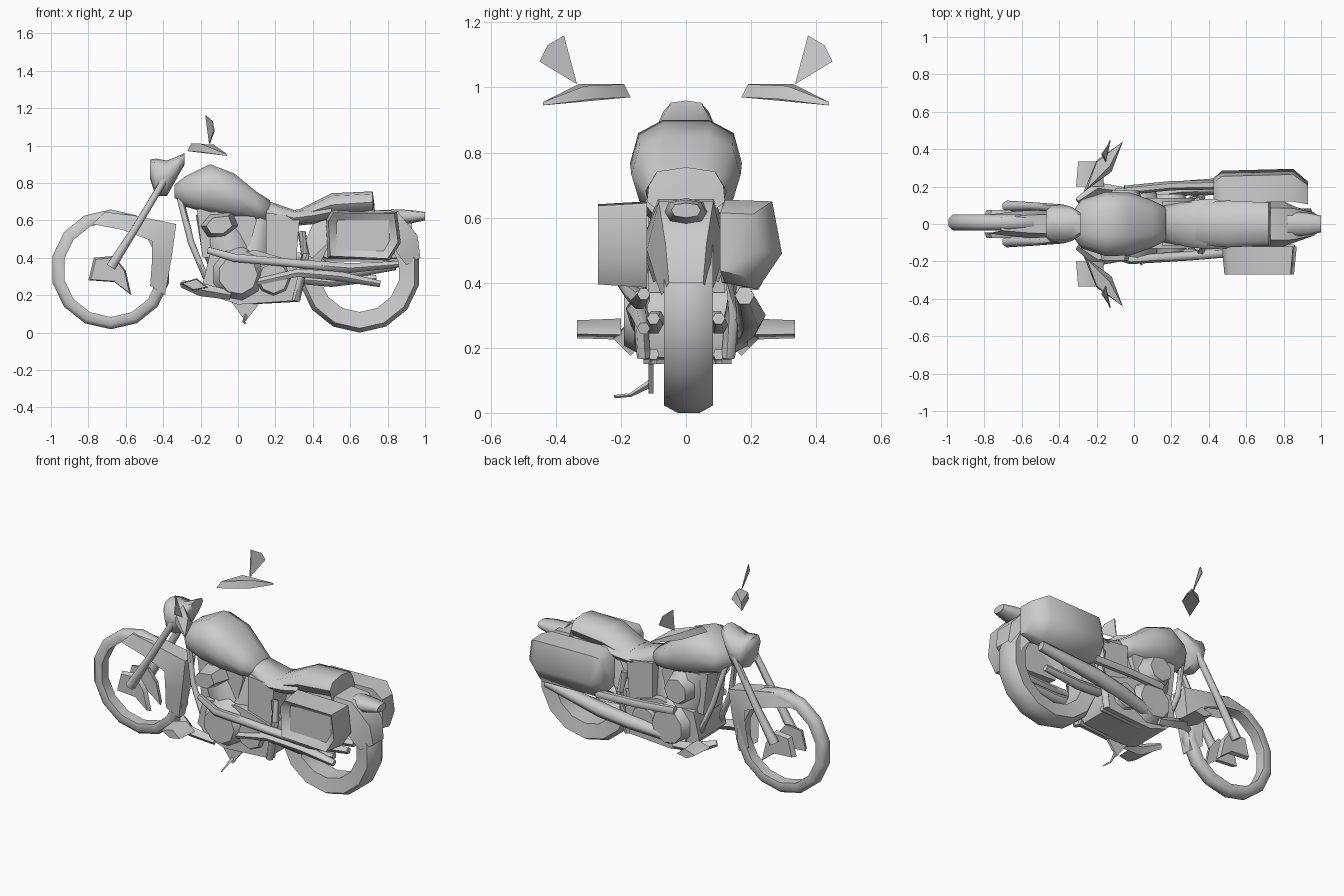
import bpy, bmesh
from math import sin, cos, pi
from mathutils import Vector

if "Cube" in bpy.data.objects:
    bpy.data.objects.remove(bpy.data.objects["Cube"])


def build(name, rings, cap=True, close=False, loop=True):
    """Skin a list of equal-length point rings into one mesh object."""
    bm = bmesh.new()
    vs = [[bm.verts.new(p) for p in r] for r in rings]
    n, m = len(rings[0]), len(rings)
    for i in range(m if loop else m - 1):
        a, b = vs[i], vs[(i + 1) % m]
        for j in range(n if close else n - 1):
            k = (j + 1) % n
            bm.faces.new((a[j], a[k], b[k], b[j]))
    if cap:
        bm.faces.new(vs[0])
        bm.faces.new(vs[-1])
    bmesh.ops.recalc_face_normals(bm, faces=bm.faces)
    me = bpy.data.meshes.new(name)
    bm.to_mesh(me)
    bm.free()
    ob = bpy.data.objects.new(name, me)
    bpy.context.collection.objects.link(ob)
    me.shade_smooth()
    me.set_sharp_from_angle(angle=pi / 3)
    return ob


def tyre(name, x, z, rad, inner, w, y, seg):
    prof = [(rad, 0.45), (rad, -0.45), (rad * .93, -1), (inner, -.8), (inner, .8), (rad * .93, 1)]
    rings = []
    for i in range(seg):
        a = -pi / 2 + 2 * pi * i / seg
        rings.append([(x + r * cos(a), y + v * w, z + r * sin(a)) for r, v in prof])
    return build(name, rings, cap=False, close=True)


def body(name, sections, y=0, sides=10, power=.75):
    """Loft along x; section = x, bottom, top, half width."""
    def e(v):
        return abs(v) ** power * (1 if v >= 0 else -1)
    rings = []
    for x, b, t, w in sections:
        rings.append([(x, y + w * e(cos(2 * pi * k / sides)),
                       (b + t) / 2 + (t - b) / 2 * e(sin(2 * pi * k / sides))) for k in range(sides)])
    return build(name, rings, close=True, loop=False)


def prism(name, prof, y0, y1, shrink=1.0):
    """Extrude an xz outline from y0 to y1, scaling the far end."""
    cx = sum(p[0] for p in prof) / len(prof)
    cz = sum(p[1] for p in prof) / len(prof)
    far = [(cx + (x - cx) * shrink, y1, cz + (z - cz) * shrink) for x, z in prof]
    return build(name, [[(x, y0, z) for x, z in prof], far], close=True, loop=False)


def tube(name, pts, r, sides=6):
    pts = [Vector(p) for p in pts]
    rs = r if isinstance(r, (list, tuple)) else [r] * len(pts)
    rings = []
    for i, p in enumerate(pts):
        d = pts[min(i + 1, len(pts) - 1)] - pts[max(i - 1, 0)]
        q = d.to_track_quat('Z', 'Y')
        rings.append([p + q @ Vector((rs[i] * cos(2 * pi * k / sides), rs[i] * sin(2 * pi * k / sides), 0))
                      for k in range(sides)])
    return build(name, rings, close=True, loop=False)


def fender(name, sections):
    """U-shaped strip; section = outer x, z, inner x, z, half width."""
    rings = [[(ix, -w, iz), (ox, -w * .7, oz), (ox, w * .7, oz), (ix, w, iz)]
             for ox, oz, ix, iz, w in sections]
    return build(name, rings, cap=False, loop=False)


def ngon(x, z, r, n):
    return [(x + r * cos(2 * pi * k / n), z + r * sin(2 * pi * k / n)) for k in range(n)]


# wheels
tyre("front_tyre", -.68, .338, .32, .255, .042, .008, 14)
tyre("rear_tyre", .65, .325, .325, .215, .075, .008, 14)

# fenders and tail
fender("front_fender", [(-.71, .645, -.78, .58, .05), (-.55, .625, -.62, .55, .07),
                        (-.33, .58, -.46, .49, .075), (-.355, .40, -.46, .38, .065),
                        (-.39, .20, -.47, .25, .045)])
fender("rear_fender", [(.33, .42, .40, .40, .10), (.40, .58, .46, .46, .12), (.62, .66, .62, .55, .125),
                       (.85, .65, .80, .50, .12), (.96, .52, .87, .40, .09), (.975, .40, .90, .36, .075)])
body("tail_light", [(.82, .57, .66, .07), (.93, .585, .655, .06), (1.0, .60, .645, .045)], sides=8)

# tank and seat
body("fuel_tank", [(-.34, .72, .79, .05), (-.28, .67, .84, .13), (-.15, .63, .905, .172),
                   (-.02, .61, .855, .168), (.10, .60, .755, .125), (.17, .60, .71, .09)])
body("seat", [(.10, .60, .735, .085), (.17, .59, .70, .10), (.30, .57, .655, .125), (.40, .58, .67, .135),
              (.5, .60, .69, .13)], sides=8)
body("rear_seat", [(.33, .59, .66, .11), (.50, .62, .745, .125), (.72, .64, .755, .115), (.73, .62, .68, .12)], sides=8)

# headlight
body("headlight", [(-.47, .82, .925, .07), (-.44, .73, .93, .10), (-.38, .73, .92, .105),
                   (-.33, .82, .94, .09), (-.285, .90, .96, .06)], sides=8)

# engine
prism("crankcase", [(-.19, .26), (-.12, .19), (0, .15), (.3, .17), (.34, .28), (.30, .38), (.1, .44), (-.15, .42)],
      -.13, .14)
tube("front_cylinder", [(-.02, .01, .38), (-.07, .01, .50), (-.12, .01, .66)], [.14, .135, .11], 8)
tube("rear_cylinder", [(.05, 0, .38), (.09, 0, .46), (.12, 0, .62)], [.12, .10, .07], 8)
prism("engine_top", [(-.22, .66), (-.19, .40), (.05, .42), (.1, .6), (.05, .68)], -.09, .10)
prism("air_cleaner", [(-.20, .57), (-.15, .63), (-.03, .645), (0, .57), (-.07, .51), (-.16, .51)], -.09, -.195, .7)
prism("intake_cover", ngon(-.05, .54, .11, 7), .08, .18, .7)
prism("battery_box", [(.15, .42), (.31, .37), (.33, .62), (.15, .64)], -.115, .12)

# paired parts
for s, side in ((1, "left"), (-1, "right")):
    tube(side + "_fork", [(-.68, s * .095, .35), (-.55, s * .095, .555), (-.385, s * .085, .83)], [.03, .022, .02])
    prism(side + "_brake", [(-.80, .28), (-.77, .40), (-.66, .41), (-.60, .33), (-.57, .20), (-.66, .27)],
          s * .045, s * .075, .9)
    prism(side + "_engine_cover", ngon(0, .31, .15, 9), s * .11, s * .19, .7)
    prism(side + "_gear_cover", ngon(.19, .29, .10, 8), s * .11, s * .16, .8)
    tube(side + "_down_tube", [(-.31, s * .05, .72), (-.25, s * .09, .48), (-.15, s * .10, .24), (.05, s * .10, .165),
                               (.32, s * .10, .18)], .018)
    tube(side + "_shock", [(.31, s * .13, .17), (.34, s * .14, .30), (.36, s * .14, .42), (.34, s * .12, .54)], .022)
    tube(side + "_swingarm", [(.28, s * .09, .29), (.50, s * .10, .27), (.74, s * .10, .29)], [.03, .03, .02])
    # foot pegs and their brackets
    tube(side + "_peg_bracket", [(-.30, s * .12, .26), (-.20, s * .19, .23), (-.04, s * .17, .20)], [.02, .035, .025], 4)
    prism(side + "_foot_peg", [(-.31, .265), (-.22, .29), (-.16, .24), (-.24, .225)], s * .20, s * .335, .85)
    # handlebar grip: flat diamond blade
    build(side + "_grip", [[(-.27, s * .17, .97), (-.20, s * .34, .965), (-.06, s * .44, .945), (-.12, s * .28, .965)],
                           [(-.25, s * .19, 1.01), (-.20, s * .33, 1.01), (-.06, s * .44, .955), (-.13, s * .31, 1.005)]],
          close=True, loop=False)
    # mirror on a pointed stem
    build(side + "_mirror", [[(-.155 + d, s * .335, 1.01), (-.175 + d, s * .375, 1.16), (-.14 + d, s * .425, 1.13),
                              (-.13 + d, s * .45, 1.08)] for d in (0, .006)], close=True, loop=False)

# saddlebags, the right one with a recessed face
rings = []
for x, k, dy in ((.425, .8, -.03), (.47, 1, -.02), (.85, 1, 0), (.93, .7, -.03)):
    rings.append([(x, .12 + (y - .12) * k + dy * .5, .52 + (z - .52) * k)
                  for y, z in ((.12, .655), (.265, .65), (.295, .49), (.22, .38), (.12, .40))])
build("left_saddlebag", rings, close=True, loop=False)
bag = prism("right_saddlebag", [(.47, .60), (.48, .40), (.81, .385), (.87, .48), (.85, .645), (.50, .65)],
            -.12, -.27, .93)
bm = bmesh.new()
bm.from_mesh(bag.data)
bm.normal_update()
face = min(bm.faces, key=lambda f: f.calc_center_median().y)
bmesh.ops.inset_region(bm, faces=[face], thickness=.045)
for v in face.verts:
    v.co.y += .035
bm.to_mesh(bag.data)
bm.free()

# exhaust pipes and rails
tube("right_exhaust", [(-.16, -.15, .44), (-.02, -.19, .40), (.3, -.17, .37), (.6, -.14, .345), (.86, -.13, .365)],
     [.02, .025, .025, .03, .02])
tube("right_lower_pipe", [(.1, -.15, .27), (.32, -.16, .32), (.55, -.14, .30), (.76, -.13, .26)], [.02, .025, .03, .02])
tube("left_muffler", [(-.1, .14, .22), (.25, .19, .27), (.45, .20, .30), (.84, .18, .36)], [.03, .04, .045, .03])
tube("left_rail", [(-.05, .18, .42), (.2, .205, .41), (.47, .21, .40)], .025)

# kickstand
prism("kickstand", [(-.04, .17), (.11, .15), (.04, .06)], -.10, -.115)
tube("kickstand_foot", [(.04, -.11, .09), (.03, -.17, .055), (.04, -.22, .05)], [.012, .006, .005], 4)
